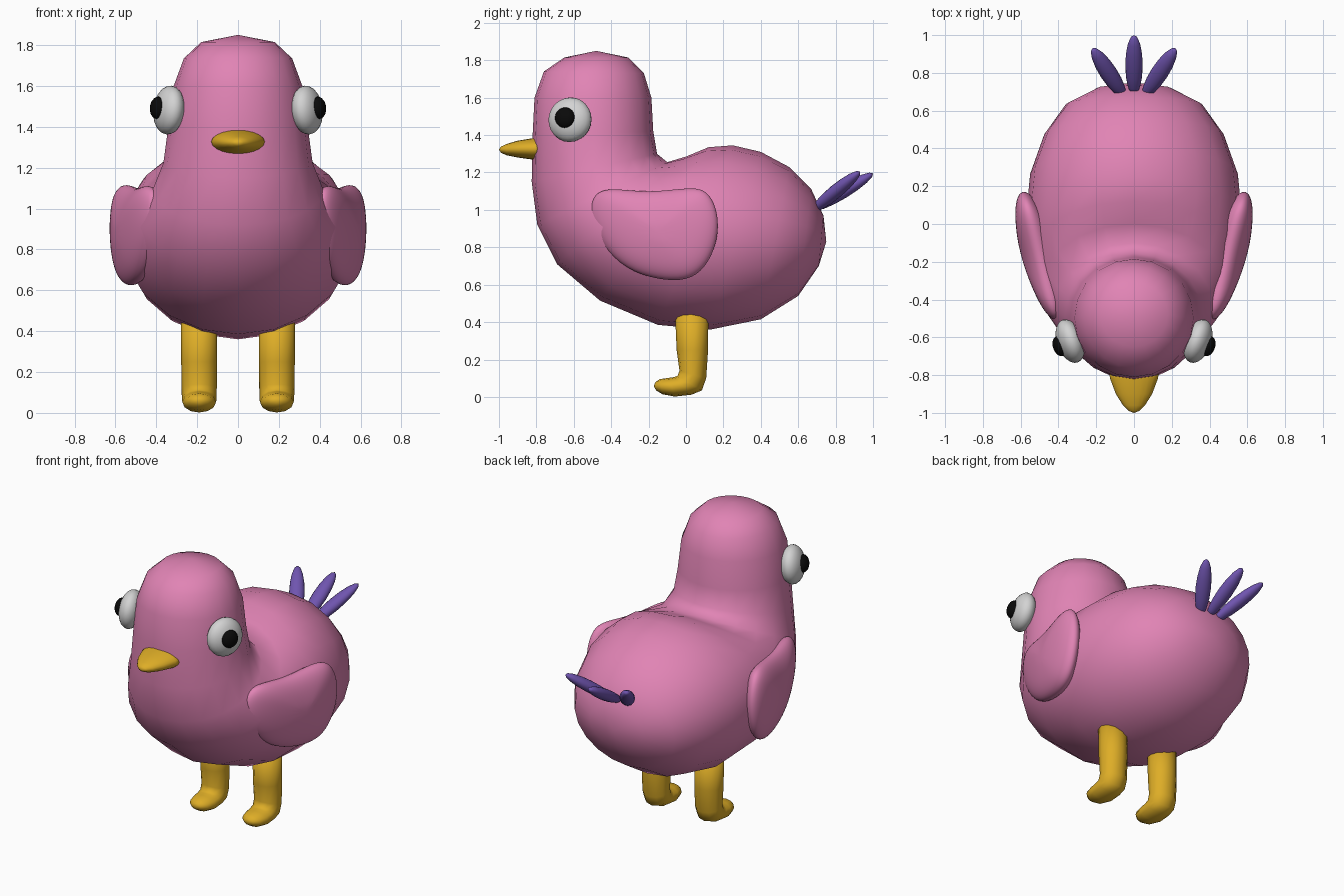
import bpy, bmesh, math
from mathutils import Vector, Matrix

cube = bpy.data.objects.get("Cube")
if cube:
    bpy.data.objects.remove(cube, do_unlink=True)


def material(name, r, g, b):
    m = bpy.data.materials.new(name)
    m.use_nodes = True
    m.diffuse_color = (r, g, b, 1)
    m.node_tree.nodes["Principled BSDF"].inputs["Base Color"].default_value = (r, g, b, 1)
    return m


PINK = material("pink", 0.75, 0.23, 0.46)
YELLOW = material("golden yellow", 0.73, 0.42, 0.02)
PURPLE = material("purple", 0.16, 0.09, 0.43)
WHITE = material("eye white", 0.65, 0.65, 0.65)
BLACK = material("black", 0.003, 0.003, 0.003)


def finish(name, bm, mat):
    bmesh.ops.recalc_face_normals(bm, faces=bm.faces)
    mesh = bpy.data.meshes.new(name)
    bm.to_mesh(mesh)
    bm.free()
    mesh.materials.append(mat)
    mesh.shade_smooth()
    obj = bpy.data.objects.new(name, mesh)
    bpy.context.collection.objects.link(obj)
    return obj


def skin(name, loops, start, end, mat):
    """Bridge closed loops of points, closing each end with a fan to a pole."""
    bm = bmesh.new()
    rings = [[bm.verts.new(p) for p in loop] for loop in loops]
    n = len(rings[0])
    poles = [bm.verts.new(start), bm.verts.new(end)]
    for i in range(n):
        j = (i + 1) % n
        for a, b in zip(rings, rings[1:]):
            bm.faces.new((a[i], a[j], b[j], b[i]))
        bm.faces.new((poles[0], rings[0][j], rings[0][i]))
        bm.faces.new((poles[1], rings[-1][i], rings[-1][j]))
    return finish(name, bm, mat)


def loft(name, sections, start, end, mat, x=0, sides=20):
    """Sections are elliptical: two (y, z) ends seen from the side, and a half width."""
    loops = []
    for (ya, za), (yb, zb), w in sections:
        a, b = Vector((x, ya, za)), Vector((x, yb, zb))
        mid, half = (a + b) / 2, (a - b) / 2
        angles = [math.tau * i / sides for i in range(sides)]
        loops.append([mid + half * math.cos(t) + Vector((w * math.sin(t), 0, 0)) for t in angles])
    return skin(name, loops, (x, *start), (x, *end), mat)


def ellipsoid(name, centre, axis, radii, mat, segments=24):
    """Ellipsoid whose local z points along axis."""
    bm = bmesh.new()
    turn = Vector(axis).to_track_quat('Z', 'Y').to_matrix().to_4x4()
    bmesh.ops.create_uvsphere(bm, u_segments=segments, v_segments=segments // 2, radius=1,
                              matrix=Matrix.Translation(centre) @ turn @ Matrix.Diagonal((*radii, 1)))
    return finish(name, bm, mat)


# Body: one skin from the crown, down the neck and back to the rump
loft("body", [
    ((-.31, 1.815), (-.65, 1.815), .18),
    ((-.225, 1.73), (-.76, 1.74), .265),
    ((-.185, 1.6), (-.81, 1.6), .315),
    ((-.175, 1.42), (-.82, 1.4), .34),
    ((-.155, 1.3), (-.825, 1.15), .365),
    ((-.1, 1.255), (-.795, .92), .42),
    ((0, 1.285), (-.69, .71), .5),
    ((.12, 1.335), (-.46, .515), .55),
    ((.25, 1.345), (-.15, .385), .57),
    ((.4, 1.31), (.13, .36), .55),
    ((.55, 1.23), (.4, .415), .475),
    ((.67, 1.11), (.6, .54), .36),
    ((.735, .97), (.71, .7), .19),
], (-.48, 1.85), (.75, .83), PINK)

# Beak
loft("beak", [
    ((-.76, 1.39), (-.76, 1.265), .138),
    ((-.82, 1.383), (-.82, 1.269), .126),
    ((-.9, 1.37), (-.9, 1.28), .096),
    ((-.96, 1.352), (-.96, 1.292), .058),
    ((-.99, 1.338), (-.99, 1.306), .028),
], (-.76, 1.33), (-1, 1.322), YELLOW)

# Side outline of a wing as (y, z)
WING = [(-.525, 1), (-.505, 1.09), (-.42, 1.13), (-.2, 1.093), (.05, 1.135), (.135, 1.1),
        (.185, .98), (.18, .84), (.13, .71), (.04, .62), (-.1, .61), (-.29, .655),
        (-.43, .77), (-.505, .9)]

# Dome rings of a wing, from the inner side to the outer side
DOME = [-75, -50, -25, 0, 25, 50, 75]


def wing_point(side, y, z, scale, bulge):
    y, z = -.15 + (y + .15) * scale, .88 + (z - .88) * scale
    return Vector((side * (.54 + .25 * y + bulge), y, z))


for side, label in ((1, "left"), (-1, "right")):
    # Wing
    loops = []
    for deg in DOME:
        t = math.radians(deg)
        loops.append([wing_point(side, y, z, math.cos(t), .1 * math.sin(t)) for y, z in WING])
    wing = skin(label + "_wing", loops, wing_point(side, 0, 0, 0, -.1),
                wing_point(side, 0, 0, 0, .1), PINK)
    smooth = wing.modifiers.new("smooth", 'SUBSURF')
    smooth.levels = smooth.render_levels = 2

    # Leg and foot
    loft(label + "_leg", [
        ((.12, .48), (-.06, .48), .088),
        ((.118, .25), (-.05, .25), .088),
        ((.108, .1), (-.035, .14), .086),
        ((.085, .035), (-.045, .112), .085),
        ((.03, .012), (-.065, .106), .084),
        ((-.06, .002), (-.09, .102), .082),
        ((-.125, .014), (-.14, .095), .066),
        ((-.16, .035), (-.165, .078), .035),
    ], (.03, .48), (-.172, .058), YELLOW, x=side * .19, sides=12)

    # Eye and pupil
    gaze = (side * .93, -.33, .1)
    ellipsoid(label + "_eye", (side * .338, -.62, 1.482), gaze, (.12, .12, .07), WHITE)
    ellipsoid(label + "_pupil", (side * .393, -.647, 1.493), gaze, (.055, .055, .036), BLACK)

# Tail feathers fan out from the rump
for label, base, tip in (("middle", (0, .68, 1), (0, 1, 1.195)),
                         ("left", (.05, .67, .99), (.22, .93, 1.205)),
                         ("right", (-.05, .67, .99), (-.22, .93, 1.205))):
    a, b = Vector(base), Vector(tip)
    ellipsoid(label + "_tail_feather", (a + b) / 2, b - a,
              (.046, .036, (b - a).length / 2), PURPLE, 16)
